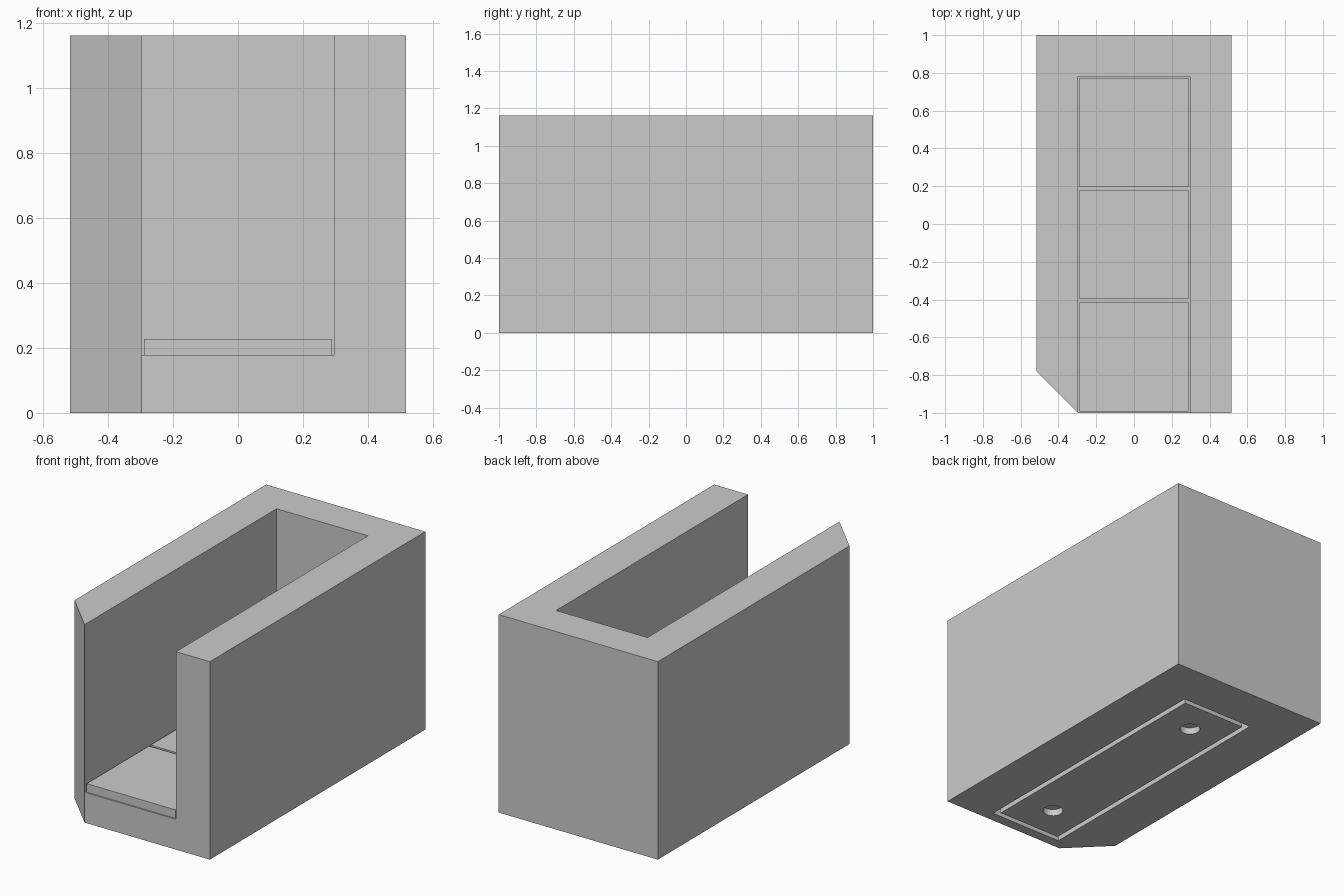
import bpy
import bmesh

if "Cube" in bpy.data.objects:
    bpy.data.objects.remove(bpy.data.objects["Cube"], do_unlink=True)

HALF_W, HALF_L, HEIGHT = 0.517, 1.0, 1.163
CHANNEL = 0.297            # half width of the open channel
FLOOR = 0.178              # height of the channel floor
CELL = 2 * CHANNEL         # length of one floor tile cell
TILE_GAP = 0.008
RECESS = 0.06              # depth of the underside recess
centres = [-HALF_L + CELL * (i + 0.5) for i in range(3)]

grey = bpy.data.materials.new("light grey")
grey.use_nodes = True
colour = (0.6, 0.6, 0.6, 1)
grey.diffuse_color = colour
grey.node_tree.nodes["Principled BSDF"].inputs["Base Color"].default_value = colour


def prism(name, outline, low, high):
    """Extrude a flat outline from one height to another."""
    bm = bmesh.new()
    base = bm.faces.new([bm.verts.new((x, y, low)) for x, y in outline])
    grown = bmesh.ops.extrude_face_region(bm, geom=[base])["geom"]
    top = [v for v in grown if isinstance(v, bmesh.types.BMVert)]
    bmesh.ops.translate(bm, verts=top, vec=(0, 0, high - low))
    bmesh.ops.recalc_face_normals(bm, faces=bm.faces)
    mesh = bpy.data.meshes.new(name)
    bm.to_mesh(mesh)
    bm.free()
    mesh.materials.append(grey)
    obj = bpy.data.objects.new(name, mesh)
    bpy.context.collection.objects.link(obj)
    return obj


def rectangle(half_x, y0, y1):
    return [(-half_x, y0), (half_x, y0), (half_x, y1), (-half_x, y1)]


def cut(obj, cutter):
    """Subtract the cutter for good, then discard it."""
    cutter.hide_render = True
    mod = obj.modifiers.new("cut", "BOOLEAN")
    mod.operation, mod.solver, mod.object = "DIFFERENCE", "EXACT", cutter
    bpy.context.view_layer.objects.active = obj
    bpy.ops.object.modifier_apply(modifier=mod.name)
    bpy.data.objects.remove(cutter, do_unlink=True)


# Block with one front corner cut off
corner = HALF_W - CHANNEL
housing = prism("housing", [(-CHANNEL, -HALF_L), (HALF_W, -HALF_L), (HALF_W, HALF_L),
                            (-HALF_W, HALF_L), (-HALF_W, -HALF_L + corner)], 0, HEIGHT)

# Channel open to the top and front
cut(housing, prism("channel_cutter",
                   rectangle(CHANNEL, -HALF_L - 0.1, -HALF_L + 3 * CELL), FLOOR, HEIGHT + 0.1))

# Underside recess
mid, half = centres[1], 0.83
cut(housing, prism("recess_cutter",
                   rectangle(0.237, mid - half, mid + half), -0.1, RECESS))

# Cover plate in the recess, with two blind round holes
inner = half - 0.03
cover = prism("bottom_cover", rectangle(0.207, mid - inner, mid + inner), 0, RECESS)
for y in (centres[0], centres[2]):
    bpy.ops.mesh.primitive_cylinder_add(vertices=32, radius=0.056, depth=0.08,
                                        location=(0, y, 0))
    hole = bpy.context.object
    hole.data.materials.append(grey)
    cut(cover, hole)

# Three square tiles on the channel floor
for label, y in zip(("front", "middle", "back"), centres):
    side = CHANNEL - TILE_GAP
    prism(label + "_floor_tile", rectangle(side, y - side, y + side), FLOOR, FLOOR + 0.05)
